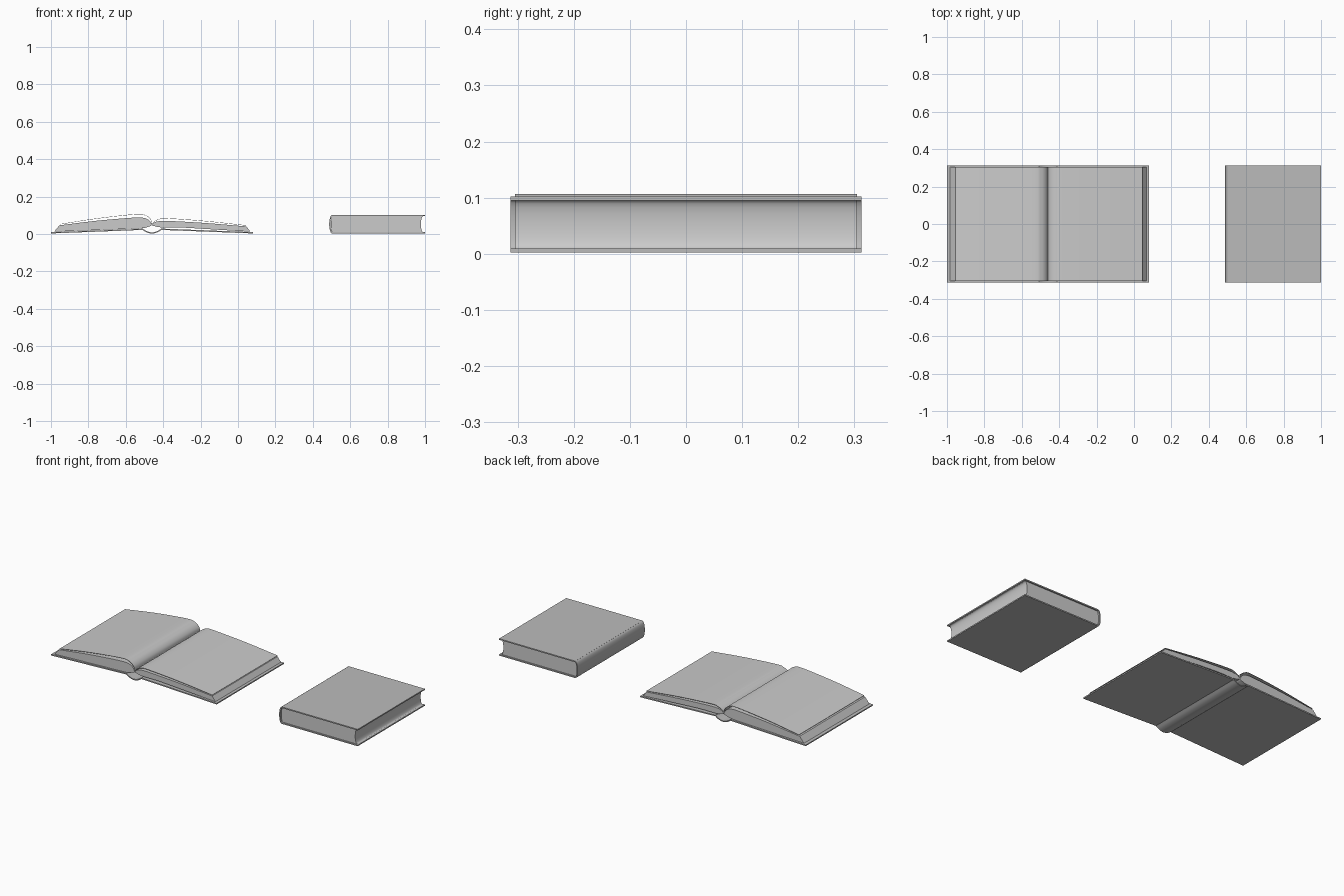
import bpy, bmesh, math
from mathutils import Vector

if "Cube" in bpy.data.objects:
    bpy.data.objects.remove(bpy.data.objects["Cube"])

COVER_HALF, PAGE_HALF = 0.313, 0.305
cover_mat = bpy.data.materials.new("cover_grey")
cover_mat.diffuse_color = (0.5, 0.5, 0.5, 1)
cover_mat.use_nodes = True
cover_mat.node_tree.nodes["Principled BSDF"].inputs["Base Color"].default_value = cover_mat.diffuse_color


def curve(pts, steps=5):
    """Smooth Catmull-Rom line through a few (x, z) points."""
    p = [Vector(q) for q in pts]
    p = [2 * p[0] - p[1]] + p + [2 * p[-1] - p[-2]]
    out = []
    for a, b, c, d in zip(p, p[1:], p[2:], p[3:]):
        for i in range(steps):
            t = i / steps
            out.append(0.5 * (2 * b + (c - a) * t + (2 * a - 5 * b + 4 * c - d) * t ** 2
                              + (3 * b - a - 3 * c + d) * t ** 3))
    return out + [p[-2]]


def arc(x, z, bulge, half, n=12):
    """Shallow upright arc from bottom to top, bulging towards -x."""
    return [Vector((x - bulge * math.cos(t), z + half * math.sin(t)))
            for t in [math.pi * (i / n - 0.5) for i in range(n + 1)]]


def extrude(name, outline, half, mat=None):
    """Extrude a closed (x, z) outline along y."""
    bm = bmesh.new()
    face = bm.faces.new([bm.verts.new((q[0], -half, q[1])) for q in outline])
    res = bmesh.ops.extrude_face_region(bm, geom=[face])
    moved = [g for g in res["geom"] if isinstance(g, bmesh.types.BMVert)]
    bmesh.ops.translate(bm, verts=moved, vec=(0, 2 * half, 0))
    bmesh.ops.recalc_face_normals(bm, faces=bm.faces)
    mesh = bpy.data.meshes.new(name)
    bm.to_mesh(mesh)
    bm.free()
    ob = bpy.data.objects.new(name, mesh)
    bpy.context.collection.objects.link(ob)
    if mat:
        mesh.materials.append(mat)
    bpy.ops.object.select_all(action='DESELECT')
    ob.select_set(True)
    bpy.context.view_layer.objects.active = ob
    bpy.ops.object.shade_smooth_by_angle(angle=math.radians(35))
    return ob


def strip(name, line, thick, half, mat=None):
    """Sheet of even thickness following an (x, z) line."""
    line = [Vector(q) for q in line]
    left, right = [], []
    for i, q in enumerate(line):
        d = (line[min(i + 1, len(line) - 1)] - line[max(i - 1, 0)]).normalized()
        n = Vector((-d.y, d.x)) * thick / 2
        left.append(q + n)
        right.append(q - n)
    return extrude(name, left + right[::-1], half, mat)


# Closed book: boards, rounded spine, page block with hollow fore-edge
for name, z in (("closed_bottom_board", 0.0055), ("closed_top_board", 0.0985)):
    extrude(name, [(0.503, z - 0.0035), (1.0, z - 0.0035), (1.0, z + 0.0035), (0.503, z + 0.0035)],
            COVER_HALF, cover_mat)
strip("closed_spine", arc(0.505, 0.052, 0.014, 0.0465), 0.007, COVER_HALF, cover_mat)
extrude("closed_pages", arc(0.506, 0.052, 0.010, 0.043) + arc(0.99, 0.052, 0.012, 0.043)[::-1], PAGE_HALF)

# Open book: two sloping boards joined by a sagging spine
strip("open_left_board", [(-1.0, 0.006), (-0.508, 0.025)], 0.007, COVER_HALF, cover_mat)
strip("open_right_board", [(-0.412, 0.025), (0.08, 0.006)], 0.007, COVER_HALF, cover_mat)
strip("open_spine", curve([(-0.510, 0.025), (-0.487, 0.011), (-0.46, 0.005), (-0.433, 0.011), (-0.410, 0.025)]),
      0.006, COVER_HALF, cover_mat)

# Open page blocks: arched top, slanted fore-edge, underside lifting at the gutter
extrude("left_page_block",
        curve([(-0.46, 0.048), (-0.475, 0.073), (-0.505, 0.086), (-0.56, 0.087), (-0.75, 0.071), (-0.955, 0.046)])
        + curve([(-0.983, 0.012), (-0.75, 0.021), (-0.56, 0.028), (-0.50, 0.032), (-0.463, 0.044)]), PAGE_HALF)
extrude("right_page_block",
        curve([(-0.46, 0.048), (-0.445, 0.062), (-0.415, 0.069), (-0.36, 0.069), (-0.17, 0.058), (0.045, 0.040)])
        + curve([(0.066, 0.012), (-0.10, 0.022), (-0.30, 0.034), (-0.41, 0.035), (-0.457, 0.044)]), PAGE_HALF)

# Loose top leaves lifting off each block
strip("left_loose_leaf",
      curve([(-0.46, 0.050), (-0.468, 0.078), (-0.495, 0.099), (-0.545, 0.105), (-0.75, 0.083), (-0.95, 0.052)]),
      0.002, PAGE_HALF)
strip("right_loose_leaf",
      curve([(-0.46, 0.050), (-0.447, 0.066), (-0.42, 0.079), (-0.38, 0.083), (-0.17, 0.068), (0.045, 0.045)]),
      0.002, PAGE_HALF)
